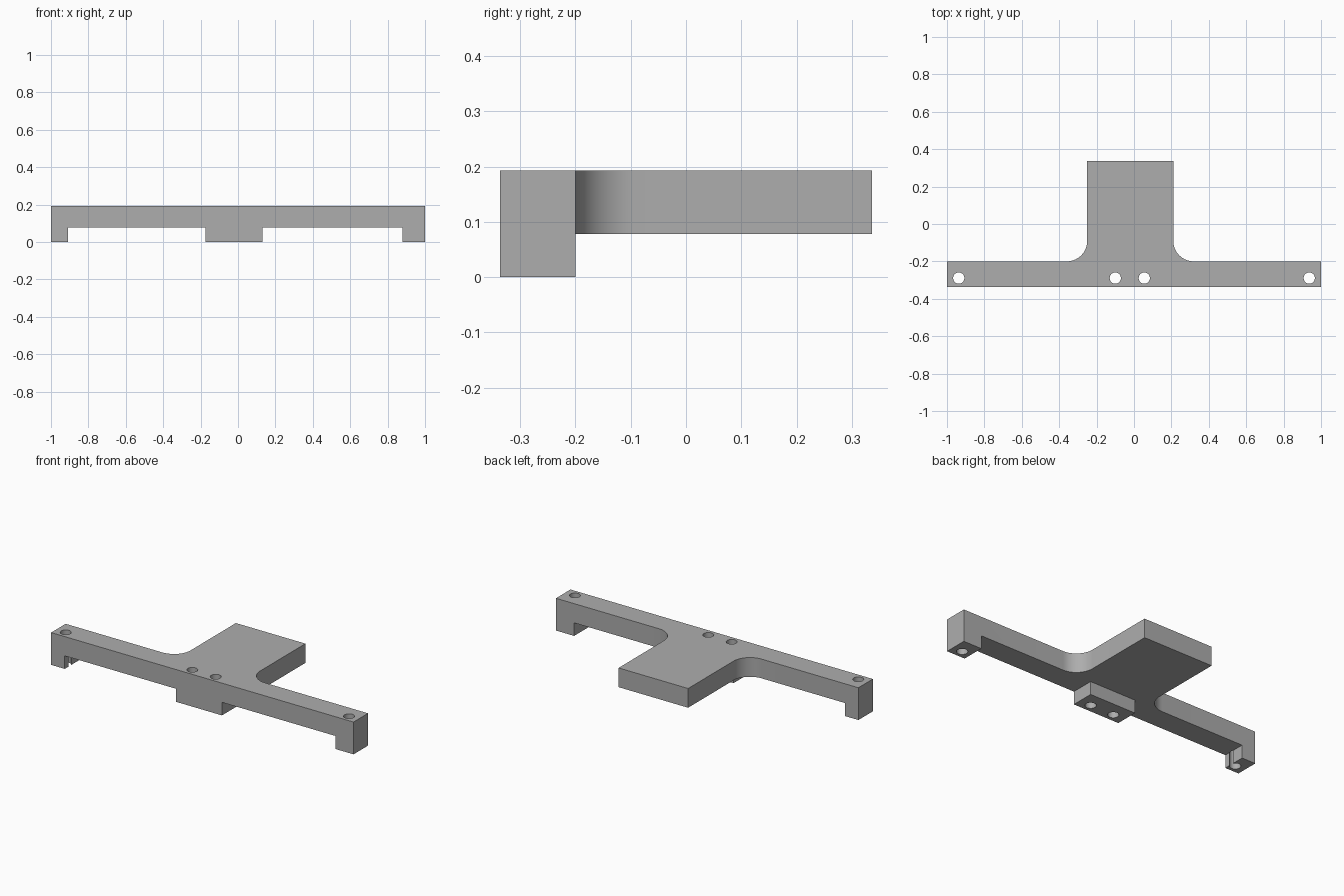
import bpy
import bmesh
from math import sin, cos, pi, radians

cube = bpy.data.objects.get("Cube")
if cube:
    bpy.data.objects.remove(cube, do_unlink=True)

grey = bpy.data.materials.new("grey")
grey.use_nodes = True
GREY = (0.42, 0.42, 0.42, 1)
grey.diffuse_color = GREY
grey.node_tree.nodes["Principled BSDF"].inputs["Base Color"].default_value = GREY

FRONT, BAR_BACK, BACK = -0.337, -0.2, 0.337
UNDERSIDE, TOP = 0.078, 0.193
PAD_LEFT, PAD_RIGHT, FILLET = 0.21, -0.25, 0.11


def prism(name, outline, z0, z1):
    """Extrude a plan outline between two heights."""
    bm = bmesh.new()
    base = bm.faces.new([bm.verts.new((x, y, z0)) for x, y in outline])
    top = bmesh.ops.extrude_face_region(bm, geom=[base])["geom"]
    for v in top:
        if isinstance(v, bmesh.types.BMVert):
            v.co.z = z1
    bmesh.ops.recalc_face_normals(bm, faces=bm.faces)
    mesh = bpy.data.meshes.new(name)
    bm.to_mesh(mesh)
    bm.free()
    mesh.materials.append(grey)
    ob = bpy.data.objects.new(name, mesh)
    bpy.context.collection.objects.link(ob)
    return ob


def arc(cx, cy, r, start, end, n):
    angles = [radians(start + (end - start) * i / n) for i in range(n + 1)]
    return [(cx + r * cos(a), cy + r * sin(a)) for a in angles]


def combine(target, tool, operation):
    """Apply a boolean and discard the tool."""
    mod = target.modifiers.new("combine", 'BOOLEAN')
    mod.operation, mod.object, mod.solver = operation, tool, 'EXACT'
    bpy.context.view_layer.objects.active = target
    bpy.ops.object.modifier_apply(modifier=mod.name)
    bpy.data.objects.remove(tool, do_unlink=True)


# T-shaped plate with filleted inner corners
outline = [(-1, FRONT), (1, FRONT), (1, BAR_BACK)]
outline += arc(PAD_LEFT + FILLET, BAR_BACK + FILLET, FILLET, 270, 180, 16)
outline += [(PAD_LEFT, BACK), (PAD_RIGHT, BACK)]
outline += arc(PAD_RIGHT - FILLET, BAR_BACK + FILLET, FILLET, 0, -90, 16)
outline += [(-1, BAR_BACK)]
bracket = prism("mounting_bracket", outline, UNDERSIDE, TOP)

# Feet under the bar
for x0, x1 in ((-1, -0.91), (-0.175, 0.13), (0.88, 1)):
    foot = prism("foot", [(x0, FRONT), (x1, FRONT), (x1, BAR_BACK), (x0, BAR_BACK)],
                 0, UNDERSIDE + 0.03)
    combine(bracket, foot, 'UNION')

# Screw holes through bar and feet
for x in (-0.937, -0.1, 0.055, 0.937):
    hole = prism("screw_hole", arc(x, -0.289, 0.03, 0, 360, 32)[:-1], -0.1, TOP + 0.1)
    combine(bracket, hole, 'DIFFERENCE')

# Smooth fillets and holes, crisp edges elsewhere
bpy.ops.object.select_all(action='DESELECT')
bracket.select_set(True)
bpy.context.view_layer.objects.active = bracket
bpy.ops.object.shade_smooth_by_angle(angle=radians(30))
